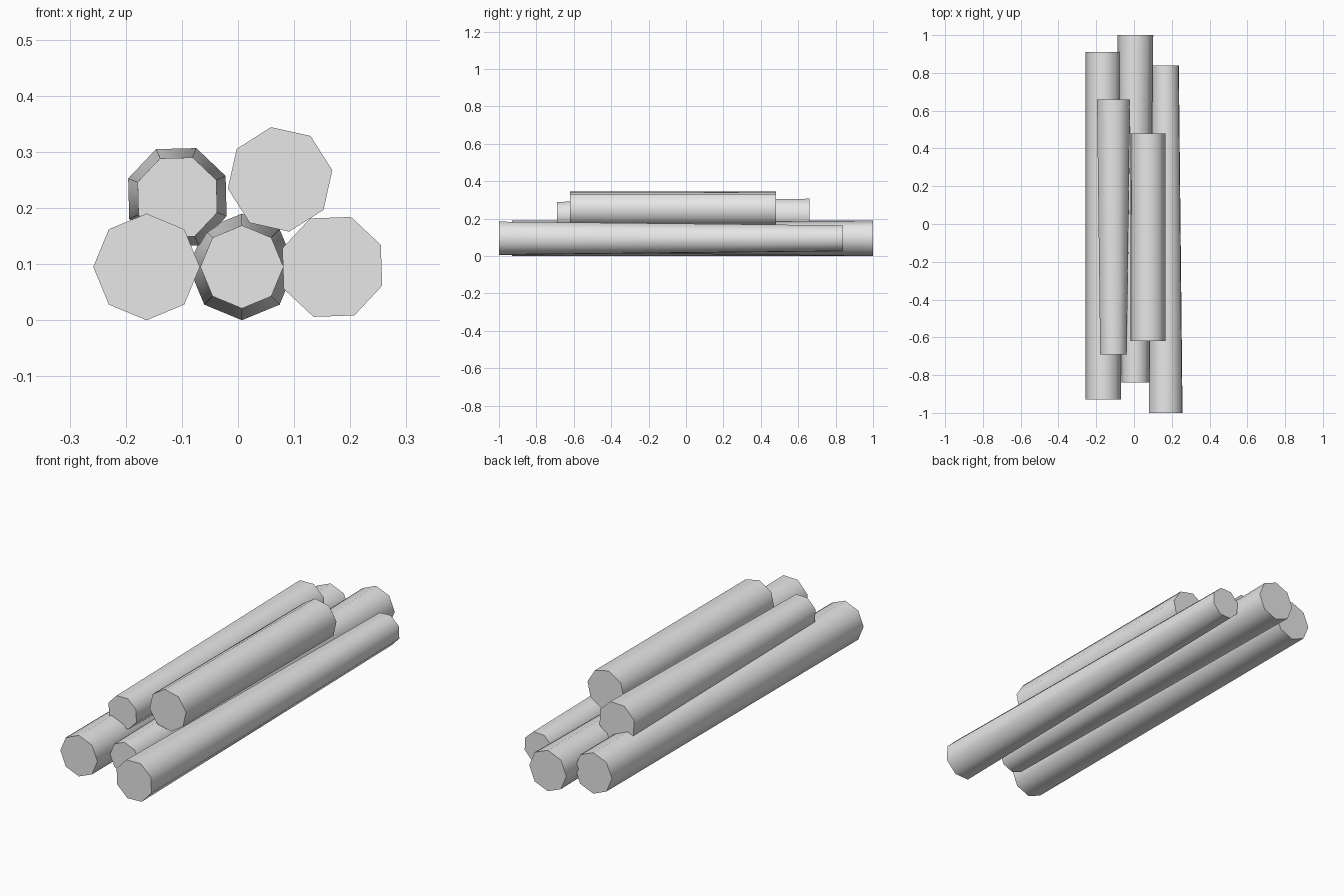
import bpy
import bmesh
from math import radians
from mathutils import Matrix, Vector

# Remove only the default cube
cube = bpy.data.objects.get("Cube")
if cube:
    bpy.data.objects.remove(cube, do_unlink=True)

# Single grey material
grey = bpy.data.materials.new("plain_grey")
grey.use_nodes = True
colour = (0.8, 0.8, 0.8, 1.0)
grey.diffuse_color = colour
grey.node_tree.nodes["Principled BSDF"].inputs["Base Color"].default_value = colour


def make_log(name, x, z, front_y, back_y, front_r, back_r, turn):
    """Eight-sided log lying along y, with one corner at angle turn in the xz plane."""
    bm = bmesh.new()
    bmesh.ops.create_cone(bm, cap_ends=True, segments=8, radius1=back_r,
                          radius2=front_r, depth=back_y - front_y)
    # Turn about its axis, then lay it down with the top end to the front
    bm.transform(Matrix.Rotation(radians(90), 4, "X")
                 @ Matrix.Rotation(radians(turn), 4, "Z"))
    # Smooth bark, flat cut ends
    for face in bm.faces:
        face.smooth = len(face.verts) == 4
    for edge in bm.edges:
        edge.smooth = all(f.smooth for f in edge.link_faces)
    mesh = bpy.data.meshes.new(name)
    bm.to_mesh(mesh)
    bm.free()
    mesh.materials.append(grey)
    log = bpy.data.objects.new(name, mesh)
    log.location = Vector((x, (front_y + back_y) / 2, z))
    bpy.context.collection.objects.link(log)


# Bottom row
make_log("bottom_right_log", -0.163, 0.095, -0.93, 0.91, 0.095, 0.095, 0)
make_log("bottom_middle_log", 0.007, 0.095, -0.84, 1.0, 0.074, 0.095, 0)
make_log("bottom_left_log", 0.168, 0.095, -1.0, 0.84, 0.095, 0.074, 24.5)

# Upper row
make_log("upper_right_log", -0.108, 0.219, -0.69, 0.66, 0.076, 0.094, 24)
make_log("upper_left_log", 0.075, 0.251, -0.62, 0.48, 0.0945, 0.0945, 10)
